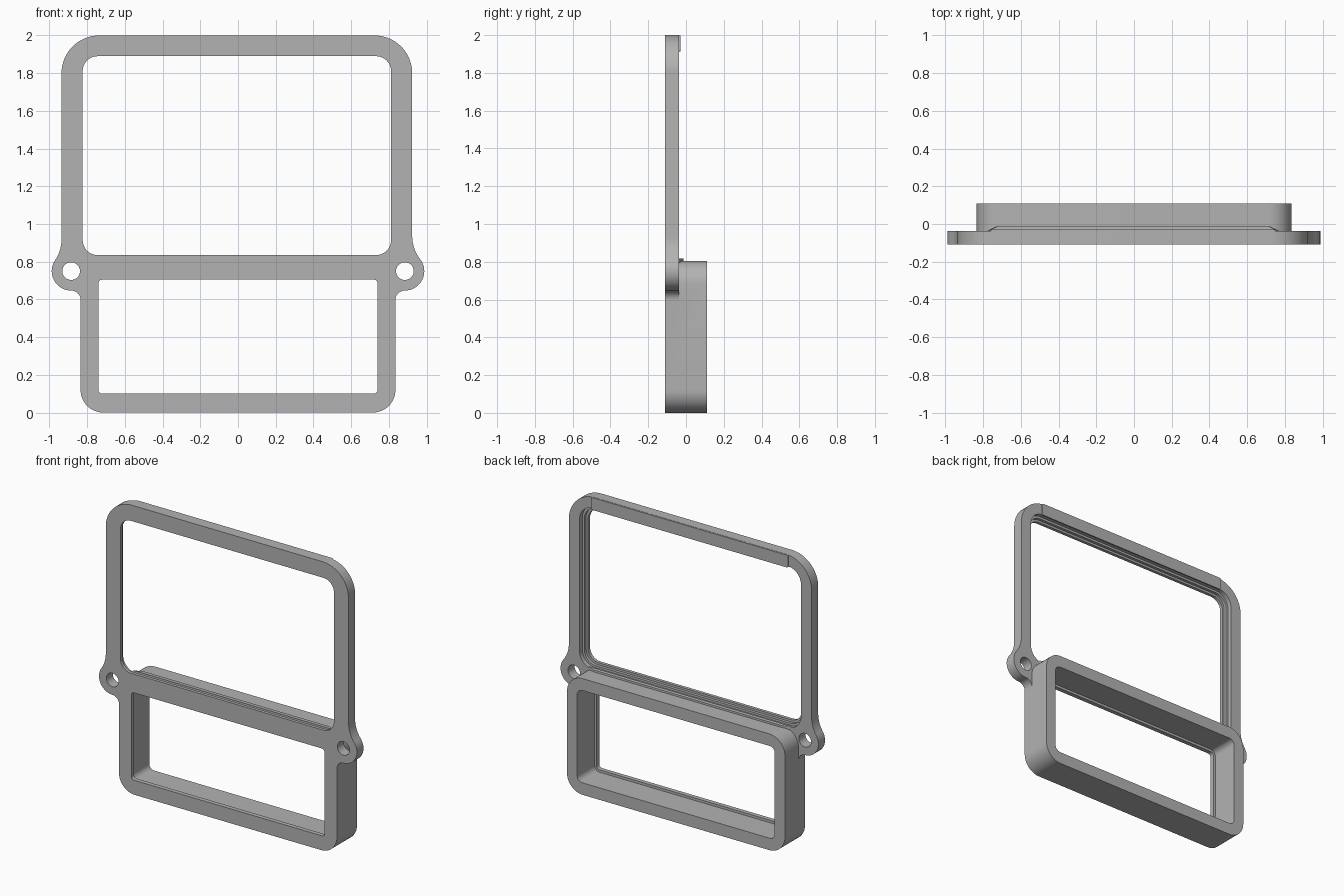
import bpy, bmesh
from math import radians, degrees, cos, sin, atan2, sqrt

cube = bpy.data.objects.get("Cube")
if cube:
    bpy.data.objects.remove(cube)

grey = bpy.data.materials.new("plain grey")
grey.use_nodes = True
COLOUR = (0.45, 0.45, 0.45, 1)
grey.diffuse_color = COLOUR
grey.node_tree.nodes["Principled BSDF"].inputs["Base Color"].default_value = COLOUR

FRONT, PLATE_BACK, BACK = -0.11, -0.038, 0.11
SHIFT = -0.006  # the upper frame sits slightly off centre


def arc(cx, cz, r, start, end, n=12):
    angles = [radians(start + (end - start) * i / n) for i in range(n + 1)]
    return [(cx + r * cos(a), cz + r * sin(a)) for a in angles]


def rounded_rect(x0, x1, z0, z1, r):
    return (arc(x1 - r, z1 - r, r, 90, 0) + arc(x1 - r, z0 + r, r, 0, -90)
            + arc(x0 + r, z0 + r, r, -90, -180) + arc(x0 + r, z1 - r, r, 180, 90))


def prism(name, outline, y0, y1):
    """Extrude an x-z outline from y0 to y1."""
    bm = bmesh.new()
    face = bm.faces.new([bm.verts.new((x, y0, z)) for x, z in outline])
    moved = bmesh.ops.extrude_face_region(bm, geom=[face])["geom"]
    verts = [v for v in moved if isinstance(v, bmesh.types.BMVert)]
    bmesh.ops.translate(bm, verts=verts, vec=(0, y1 - y0, 0))
    bmesh.ops.recalc_face_normals(bm, faces=bm.faces)
    mesh = bpy.data.meshes.new(name)
    bm.to_mesh(mesh)
    bm.free()
    mesh.materials.append(grey)
    obj = bpy.data.objects.new(name, mesh)
    bpy.context.collection.objects.link(obj)
    return obj


def combine(target, other, operation):
    mod = target.modifiers.new(operation.lower(), 'BOOLEAN')
    mod.operation, mod.object, mod.solver = operation, other, 'EXACT'
    bpy.context.view_layer.objects.active = target
    bpy.ops.object.modifier_apply(modifier=mod.name)
    bpy.data.objects.remove(other)


# Upper plate outline: rounded top corner, flared neck, ear, fillet to the box
EAR_X, EAR_Z, EAR_R = 0.885, 0.75, 0.103
BOX_X, NECK_R, FOOT_R = 0.835, 0.2, 0.05


def half_outline(edge):
    dx = edge + NECK_R - EAR_X
    dz = sqrt((NECK_R + EAR_R) ** 2 - dx ** 2)
    tilt = degrees(atan2(dz, dx))
    foot_z = EAR_Z - EAR_R - FOOT_R
    return (arc(edge - 0.2, 1.8, 0.2, 90, 0, 16)
            + arc(edge + NECK_R, EAR_Z + dz, NECK_R, 180, 180 + tilt)
            + arc(EAR_X, EAR_Z, EAR_R, tilt, -90, 20)[1:]
            + arc(EAR_X, foot_z, FOOT_R, 90, 180)[1:]
            + [(BOX_X - 0.06, foot_z)])


right = half_outline(0.93 + SHIFT)
left = [(-x, z) for x, z in half_outline(0.93 - SHIFT)]
frame = prism("display_frame", right + left[::-1], FRONT, PLATE_BACK)

# Deep lower box
box = prism("lower_box", rounded_rect(-BOX_X, BOX_X, 0, 0.805, 0.12), FRONT, BACK)
combine(frame, box, 'UNION')

# Stepped upper window: grow, start depth, corner radius
for grow, y0, r in ((0, -0.2, 0.08), (0.015, -0.088, 0.09), (0.03, -0.068, 0.1)):
    half = 0.818 + grow
    hole = rounded_rect(SHIFT - half, SHIFT + half, 0.835 - grow, 1.89 + grow, r)
    combine(frame, prism("window_cutter", hole, y0, PLATE_BACK + 0.0005 if grow == 0.03 else -0.05),
            'DIFFERENCE')

# Stepped lower window
for grow, y0, y1, r in ((0, -0.2, 0, 0.02), (0.017, -0.08, 0.2, 0.04)):
    hole = rounded_rect(-0.74 - grow, 0.74 + grow, 0.1 - grow, 0.705 + grow, r)
    combine(frame, prism("box_cutter", hole, y0, y1), 'DIFFERENCE')

# Screw holes through the ears
for side in (-1, 1):
    hole = arc(side * EAR_X, EAR_Z, 0.047, 360, 15, 23)
    combine(frame, prism("screw_cutter", hole, -0.2, 0), 'DIFFERENCE')

# Retaining lip along the top of the back
top_lip = prism("top_lip", rounded_rect(-0.76, 0.75, 1.914, 1.999, 0.008), PLATE_BACK, -0.029)

# Tapered retaining ridge along the top of the box
ridge = prism("box_ridge", rounded_rect(-0.78, 0.77, 0.79, 0.818, 0.006), PLATE_BACK, -0.012)
for v in ridge.data.vertices:
    if v.co.y > -0.02:
        v.co.x *= 0.93

for obj in (frame, top_lip, ridge):
    bpy.ops.object.select_all(action='DESELECT')
    obj.select_set(True)
    bpy.context.view_layer.objects.active = obj
    bpy.ops.object.shade_smooth_by_angle(angle=radians(30))
